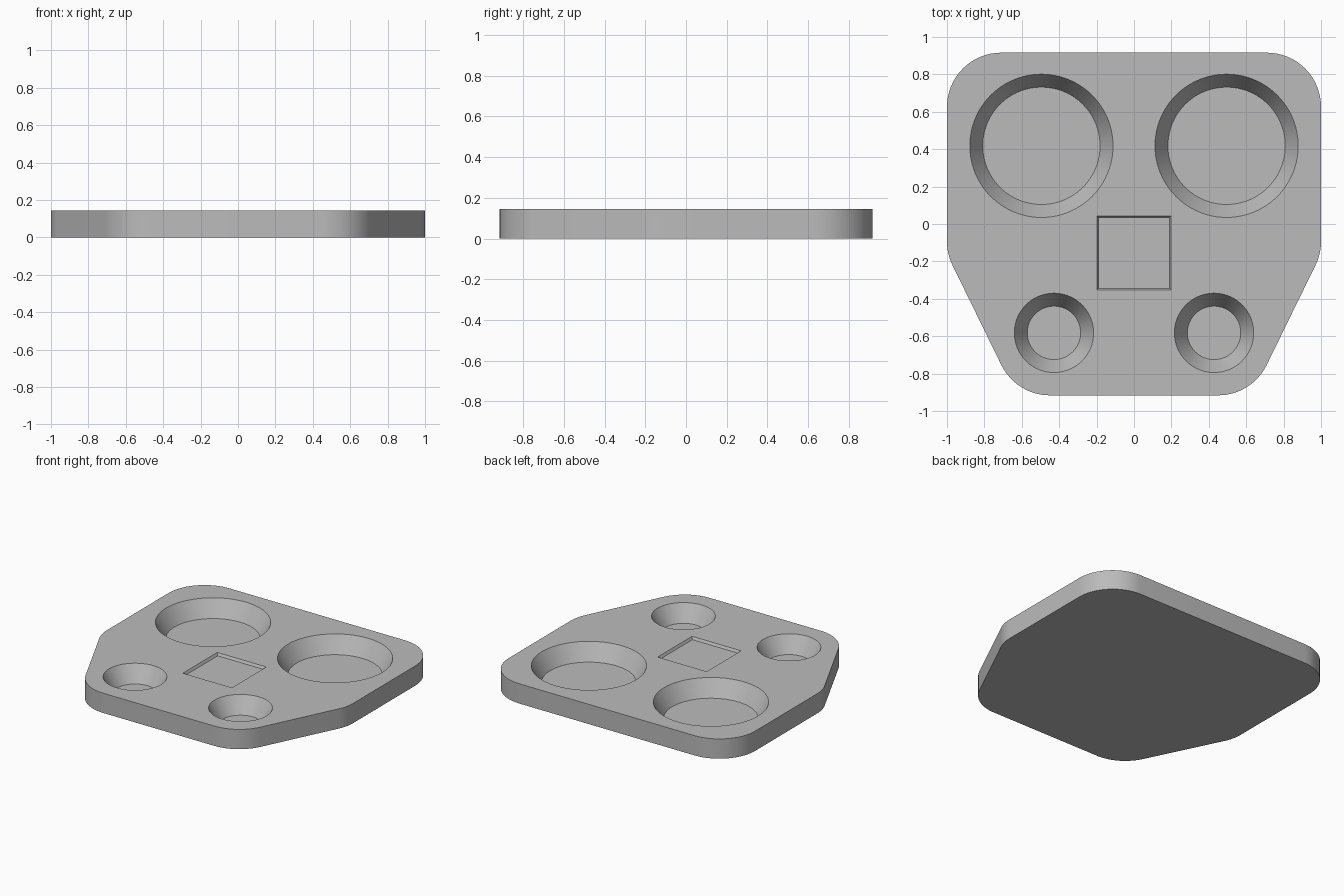
import bpy
import bmesh
import math
from mathutils import Vector, Matrix

THICK = 0.145      # plate thickness
CORNER = 0.29      # outline corner radius
WELL_DEPTH = 0.12
SLOPE = math.tan(math.radians(30))   # wall taper of every recess

cube = bpy.data.objects.get("Cube")
if cube:
    bpy.data.objects.remove(cube, do_unlink=True)

grey = bpy.data.materials.new("plain_grey")
grey.use_nodes = True
colour = (0.5, 0.5, 0.5, 1)
grey.diffuse_color = colour
grey.node_tree.nodes["Principled BSDF"].inputs["Base Color"].default_value = colour


def make_object(name, bm):
    bmesh.ops.recalc_face_normals(bm, faces=bm.faces[:])
    mesh = bpy.data.meshes.new(name)
    bm.to_mesh(mesh)
    bm.free()
    mesh.materials.append(grey)
    obj = bpy.data.objects.new(name, mesh)
    bpy.context.collection.objects.link(obj)
    return obj


def rounded(corners, radius, steps=16):
    """Replace each corner of a convex counter-clockwise outline by an arc."""
    points = []
    for i, corner in enumerate(corners):
        to_prev = (corners[i - 1] - corner).normalized()
        to_next = (corners[(i + 1) % len(corners)] - corner).normalized()
        half = to_prev.angle(to_next) / 2
        centre = corner + (to_prev + to_next).normalized() * radius / math.sin(half)
        start = corner + to_prev * radius / math.tan(half) - centre
        turn = math.pi - 2 * half
        for k in range(steps + 1):
            points.append(centre + Matrix.Rotation(turn * k / steps, 2) @ start)
    return points


# Plate: tapered outline with rounded corners, extruded upward
right_half = [Vector(p) for p in ((0.63, -0.916), (1, -0.16), (1, 0.916))]
left_half = [Vector((-p.x, p.y)) for p in reversed(right_half)]
bm = bmesh.new()
base = bm.faces.new([bm.verts.new((p.x, p.y, 0))
                     for p in rounded(right_half + left_half, CORNER)])
top = bmesh.ops.extrude_face_region(bm, geom=[base])["geom"]
bmesh.ops.translate(bm, vec=(0, 0, THICK),
                    verts=[g for g in top if isinstance(g, bmesh.types.BMVert)])
plate = make_object("plate", bm)


def cut_recess(name, x, y, radius, depth, sides=96, slope=SLOPE, turn=0.0):
    """Cut a recess with tapered walls; radius is measured at the plate top."""
    above = 0.05
    bm = bmesh.new()
    place = Matrix.Translation((x, y, THICK + (above - depth) / 2)) @ Matrix.Rotation(turn, 4, 'Z')
    bmesh.ops.create_cone(bm, cap_ends=True, segments=sides,
                          radius1=radius - depth * slope,
                          radius2=radius + above * slope,
                          depth=depth + above, matrix=place)
    cutter = make_object(name, bm)
    cutter.hide_render = True
    mod = plate.modifiers.new(name, 'BOOLEAN')
    mod.operation = 'DIFFERENCE'
    mod.solver = 'EXACT'
    mod.object = cutter
    bpy.context.view_layer.objects.active = plate
    bpy.ops.object.modifier_apply(modifier=name)
    bpy.data.objects.remove(cutter, do_unlink=True)


# Round wells, two large at the back and two small at the front
for side, sign in (("left", 1), ("right", -1)):
    cut_recess(f"{side}_large_well", sign * 0.495, 0.418, 0.383, WELL_DEPTH)
    cut_recess(f"{side}_small_well", sign * 0.428, -0.582, 0.212, WELL_DEPTH)

# Shallow square recess in the middle
diag = math.sqrt(2)
cut_recess("square_recess", 0, -0.155, 0.199 * diag, 0.018,
           sides=4, slope=SLOPE * diag, turn=math.pi / 4)

# Smooth curved walls, sharp rims
bpy.ops.object.select_all(action='DESELECT')
plate.select_set(True)
bpy.context.view_layer.objects.active = plate
bpy.ops.object.shade_smooth_by_angle(angle=math.radians(30))
